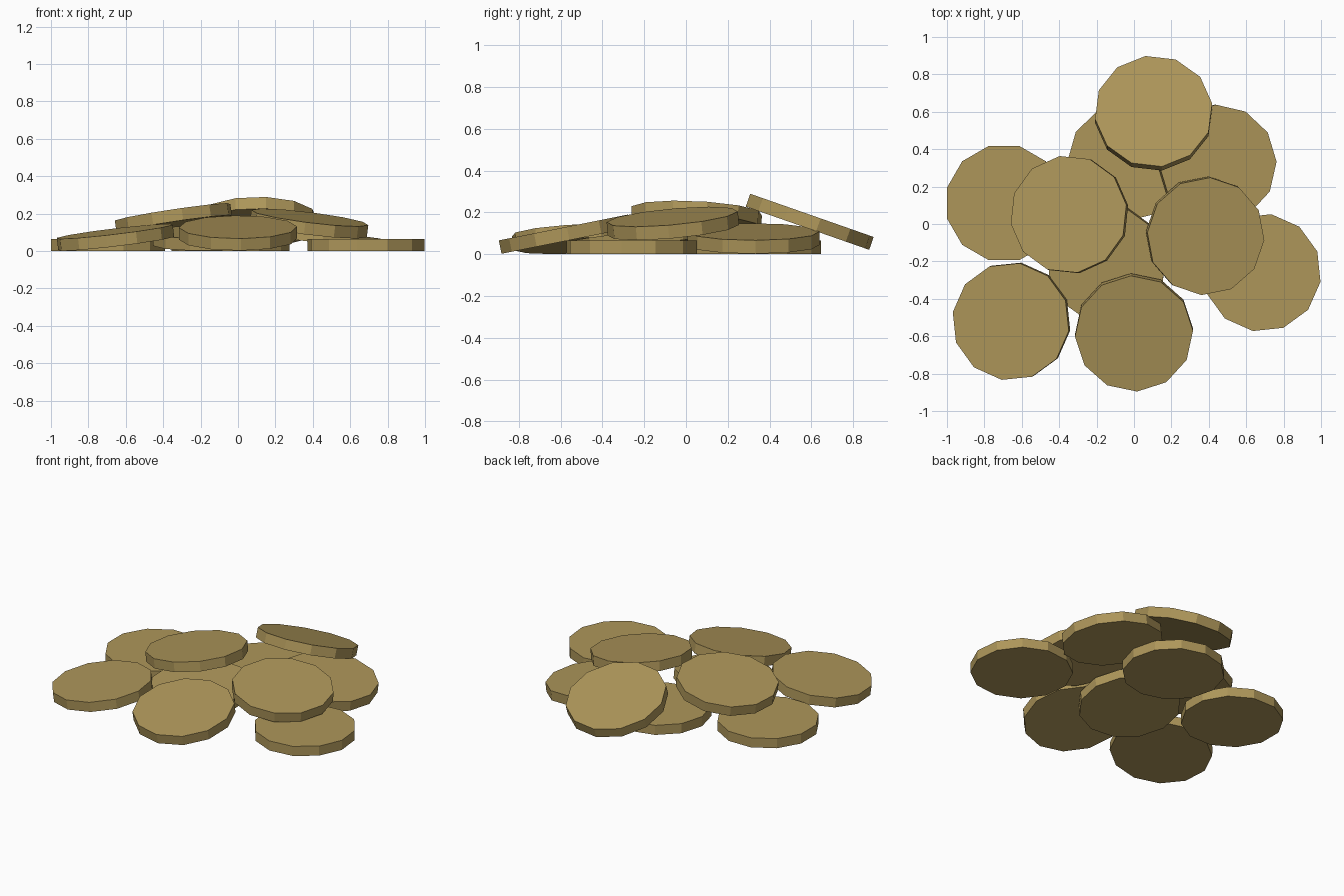
import bpy, math
from mathutils import Vector, Quaternion

if "Cube" in bpy.data.objects:
    bpy.data.objects.remove(bpy.data.objects["Cube"])

RADIUS, THICK, SIDES = 0.316, 0.065, 12

gold = bpy.data.materials.new("aged_gold")
gold.diffuse_color = (0.42, 0.305, 0.102, 1)
gold.use_nodes = True
gold.node_tree.nodes["Principled BSDF"].inputs["Base Color"].default_value = gold.diffuse_color


def coin(name, x, y, z, spin=0, sx=0, sy=0):
    """Twelve-sided coin; sx and sy are the slopes of its face along x and y."""
    bpy.ops.mesh.primitive_cylinder_add(vertices=SIDES, radius=RADIUS, depth=THICK)
    ob = bpy.context.object
    ob.name = name
    normal = Vector((-sx, -sy, 1)).normalized()
    tilt = Vector((0, 0, 1)).rotation_difference(normal)
    # primitive's first vertex lies on +y; twelve sides repeat every 30 degrees
    turn = Quaternion((0, 0, 1), math.radians(spin))
    ob.rotation_mode = 'QUATERNION'
    ob.rotation_quaternion = tilt @ turn
    ob.location = (x, y, z)
    ob.data.materials.append(gold)


FLAT = THICK / 2
# coins lying flat on the ground
coin("left_flat_coin", -0.695, 0.112, FLAT, 15)
coin("right_flat_coin", 0.685, -0.26, FLAT, -9)
coin("back_flat_coin", -0.04, 0.33, FLAT, -1)
# coins leaning on the flat ones
coin("back_right_coin", 0.445, 0.322, 0.075, 2, sx=-0.13)
coin("centre_low_coin", -0.143, -0.214, 0.072, 9, sx=0.02, sy=0.12)
coin("front_left_coin", -0.655, -0.52, 0.073, -9, sx=0.12, sy=0.05)
coin("front_coin", 0.0, -0.58, 0.096, 3, sy=0.2)
# top layer
coin("left_top_coin", -0.345, 0.05, 0.175, 9, sx=0.15, sy=-0.05)
coin("right_top_coin", 0.38, -0.063, 0.147, -4, sx=-0.125, sy=0.09)
coin("back_top_coin", 0.105, 0.592, 0.155, 8, sy=-0.35)
